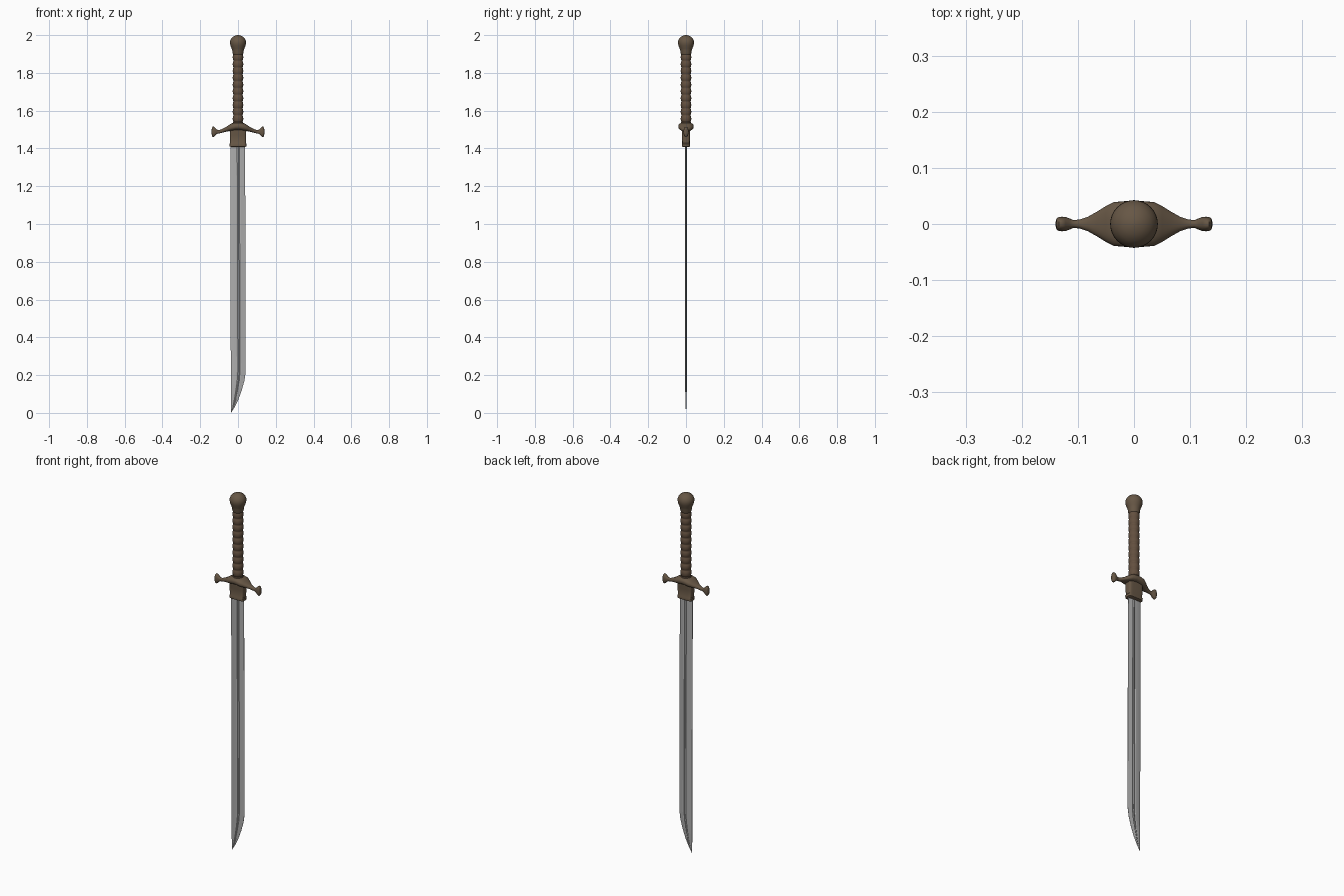
import bpy, bmesh, math

if "Cube" in bpy.data.objects:
    bpy.data.objects.remove(bpy.data.objects["Cube"])


def material(name, rgb):
    m = bpy.data.materials.new(name)
    m.diffuse_color = (*rgb, 1)
    m.use_nodes = True
    m.node_tree.nodes["Principled BSDF"].inputs["Base Color"].default_value = m.diffuse_color
    return m


STEEL = material("steel grey", (0.42, 0.42, 0.42))
BRONZE = material("dark bronze", (0.135, 0.095, 0.06))
LEATHER = material("brown grip", (0.125, 0.08, 0.05))


def loft(name, rings, mat, angle=40):
    """Skin closed rings of equal length and cap both ends."""
    bm = bmesh.new()
    rows = [[bm.verts.new(p) for p in r] for r in rings]
    n = len(rows[0])
    for a, b in zip(rows, rows[1:]):
        for i in range(n):
            j = (i + 1) % n
            bm.faces.new((a[i], a[j], b[j], b[i]))
    bm.faces.new(rows[0])
    bm.faces.new(rows[-1])
    bmesh.ops.recalc_face_normals(bm, faces=bm.faces)
    me = bpy.data.meshes.new(name)
    bm.to_mesh(me)
    bm.free()
    ob = bpy.data.objects.new(name, me)
    bpy.context.collection.objects.link(ob)
    me.materials.append(mat)
    bpy.ops.object.select_all(action='DESELECT')
    ob.select_set(True)
    bpy.context.view_layer.objects.active = ob
    bpy.ops.object.shade_smooth_by_angle(angle=math.radians(angle))
    return ob


def oval(a, b, power=2, n=32):
    """Superellipse outline with half sizes a, b."""
    out = []
    for i in range(n):
        t = 2 * math.pi * i / n
        c, s = math.cos(t), math.sin(t)
        e = 2 / power
        out.append((a * math.copysign(abs(c) ** e, c), b * math.copysign(abs(s) ** e, s)))
    return out


def upright(name, stations, mat, power=2, angle=40):
    """Stations are (z, half x, half y)."""
    return loft(name, [[(x, y, z) for x, y in oval(a, b, power)] for z, a, b in stations], mat, angle)


# Blade: fullered section, straight back on the left, clipped tip
section = [(0, .0015), (.12, .004), (.4, .0045), (.47, .0025), (.55, .0045),
           (.62, .0025), (.7, .0045), (1, .0006)]
outline = [(0, -.037, -.0365), (.03, -.038, -.018), (.07, -.038, .002), (.12, -.038, .02),
           (.17, -.038, .034), (.22, -.038, .041), (.8, -.040, .040), (1.45, -.041, .037)]
rings = []
for z, l, r in outline:
    k = min(1, .15 + z / .15)
    front = [(l + (r - l) * f, -t * k, z) for f, t in section]
    rings.append(front + [(x, -y, z) for x, y, z in reversed(front)])
loft("blade", rings, STEEL, 15)

# Collar block that holds the blade, with a small lip
upright("collar", [(1.408, .039, .016), (1.411, .044, .021), (1.424, .045, .022), (1.428, .042, .020),
                   (1.47, .043, .021), (1.50, .044, .023), (1.525, .040, .024)], BRONZE, 5, 35)

# Cross guard: lofted sideways, (x, middle z, half y, half z), mirrored
half = [(.012, 1.517, .041, .021), (.036, 1.512, .039, .020), (.05, 1.507, .032, .016),
        (.066, 1.500, .022, .012), (.082, 1.494, .013, .010), (.097, 1.489, .008, .009),
        (.108, 1.488, .007, .010), (.115, 1.488, .010, .014), (.122, 1.488, .0125, .022),
        (.128, 1.488, .013, .027), (.134, 1.488, .0125, .027), (.138, 1.488, .010, .021),
        (.1395, 1.488, .004, .010)]
guard = [(-x, z, a, b) for x, z, a, b in reversed(half)] + half
loft("cross_guard", [[(x, y, z + h) for y, h in oval(a, b, 2.4)] for x, z, a, b in guard], BRONZE, 50)

# Grip: stacked rounded wraps
grip = [(1.52, .030, .030), (1.54, .026, .026)]
wraps, steps, low, high = 10, 8, 1.54, 1.90
for i in range(wraps * steps + 1):
    r = .0235 + .0045 * abs(math.sin(math.pi * i / steps)) ** .7
    grip.append((low + (high - low) * i / (wraps * steps), r, r))
upright("grip", grip, LEATHER, 2, 60)

# Mushroom pommel
pommel = [(1.895, .025), (1.905, .029), (1.918, .030), (1.93, .034), (1.945, .040), (1.957, .0425),
          (1.968, .042), (1.979, .038), (1.989, .030), (1.996, .019), (1.999, .009), (2.0, .002)]
upright("pommel", [(z, r, r) for z, r in pommel], BRONZE, 2, 50)
